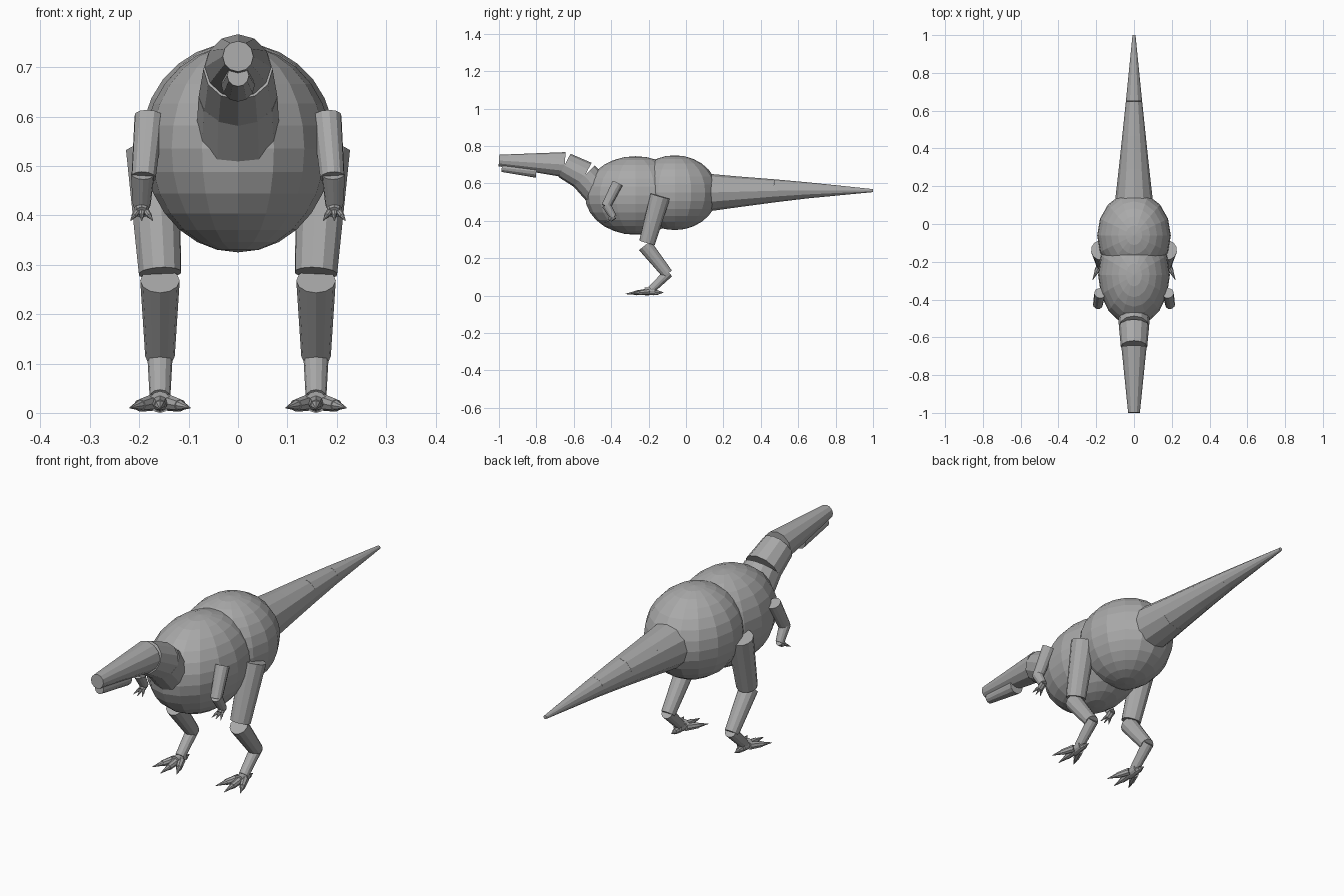
import bpy, math
from mathutils import Vector, Matrix

if "Cube" in bpy.data.objects:
    bpy.data.objects.remove(bpy.data.objects["Cube"])

hide = bpy.data.materials.new("grey_hide")
hide.diffuse_color = (0.4, 0.4, 0.4, 1)
hide.use_nodes = True
hide.node_tree.nodes["Principled BSDF"].inputs["Base Color"].default_value = hide.diffuse_color


def limb(name, a, b, r1, r2, sides=12):
    """Tapered capped cylinder running from point a to point b."""
    a, b = Vector(a), Vector(b)
    d = b - a
    bpy.ops.mesh.primitive_cone_add(vertices=sides, radius1=r1, radius2=r2, depth=d.length)
    ob = bpy.context.object
    q = d.to_track_quat('Z', 'Y')
    ob.data.transform(Matrix.Translation((a + b) / 2) @ q.to_matrix().to_4x4())
    ob.name = name
    ob.data.materials.append(hide)
    return ob


def ball(name, centre, size):
    """Faceted ellipsoid for the body."""
    bpy.ops.mesh.primitive_uv_sphere_add(segments=16, ring_count=14, radius=1)
    ob = bpy.context.object
    ob.data.transform(Matrix.Translation(centre) @ Matrix.Diagonal((*size, 1)))
    ob.name = name
    ob.data.materials.append(hide)


# Body
ball("chest", (0, -0.27, 0.535), (0.19, 0.27, 0.21))
ball("hips", (0, -0.06, 0.55), (0.195, 0.23, 0.20))

# Tail: chain of tapering segments (y, z, radius)
tail = [(0.08, 0.55, 0.105), (0.29, 0.555, 0.081), (0.47, 0.56, 0.062),
        (0.65, 0.5625, 0.043), (1.0, 0.561, 0.008)]
for i, (p, q) in enumerate(zip(tail, tail[1:])):
    limb(f"tail_{i + 1}", (0, p[0], p[1]), (0, q[0], q[1]), p[2], q[2])

# Neck, head and jaw
limb("neck_base", (0, -0.44, 0.53), (0, -0.545, 0.64), 0.086, 0.08)
limb("neck_upper", (0, -0.542, 0.639), (0, -0.65, 0.696), 0.08, 0.07)
limb("head", (0, -0.648, 0.70), (0, -1.0, 0.722), 0.067, 0.031)
limb("jaw", (0, -0.80, 0.664), (0, -0.985, 0.683), 0.034, 0.022)


def digit(name, base, heading, length, drop, r):
    """Short toe or finger ending in a pointed claw."""
    base = Vector(base)
    step = Vector((math.sin(heading), -math.cos(heading), -drop)) * length
    mid = base + step * 0.55
    limb(name, base, mid, r, r * 0.75, 8)
    limb(name + "_claw", mid - step * 0.05, base + step, r * 0.7, 0.001, 8)


for s, side in ((-1, "left"), (1, "right")):
    # Arm
    limb(side + "_upper_arm", (s * 0.18, -0.366, 0.60), (s * 0.191, -0.428, 0.477), 0.03, 0.025)
    limb(side + "_forearm", (s * 0.193, -0.427, 0.485), (s * 0.195, -0.388, 0.42), 0.024, 0.018)
    limb(side + "_palm", (s * 0.195, -0.383, 0.424), (s * 0.195, -0.408, 0.406), 0.016, 0.014, 8)
    for i in range(3):
        digit(f"{side}_finger_{i + 1}", (s * 0.195 + (i - 1) * 0.008, -0.402, 0.41),
              math.radians((i - 1) * 25), 0.034, 0.6, 0.007)

    # Leg
    limb(side + "_thigh", (s * 0.173, -0.138, 0.532), (s * 0.158, -0.208, 0.283), 0.055, 0.044)
    limb(side + "_shin", (s * 0.158, -0.22, 0.268), (s * 0.158, -0.099, 0.115), 0.040, 0.030)
    limb(side + "_ankle", (s * 0.158, -0.092, 0.122), (s * 0.158, -0.185, 0.032), 0.026, 0.021)

    # Foot
    limb(side + "_foot", (s * 0.158, -0.165, 0.024), (s * 0.158, -0.22, 0.022), 0.02, 0.022)
    for i in range(3):
        t = i - 1
        digit(f"{side}_toe_{i + 1}", (s * 0.158 + t * 0.016, -0.20, 0.021),
              math.radians(t * 25), 0.125 - 0.018 * abs(t), 0.1, 0.017)
    digit(side + "_back_toe", (s * 0.158, -0.175, 0.016), math.pi, 0.055, 0.0, 0.015)
